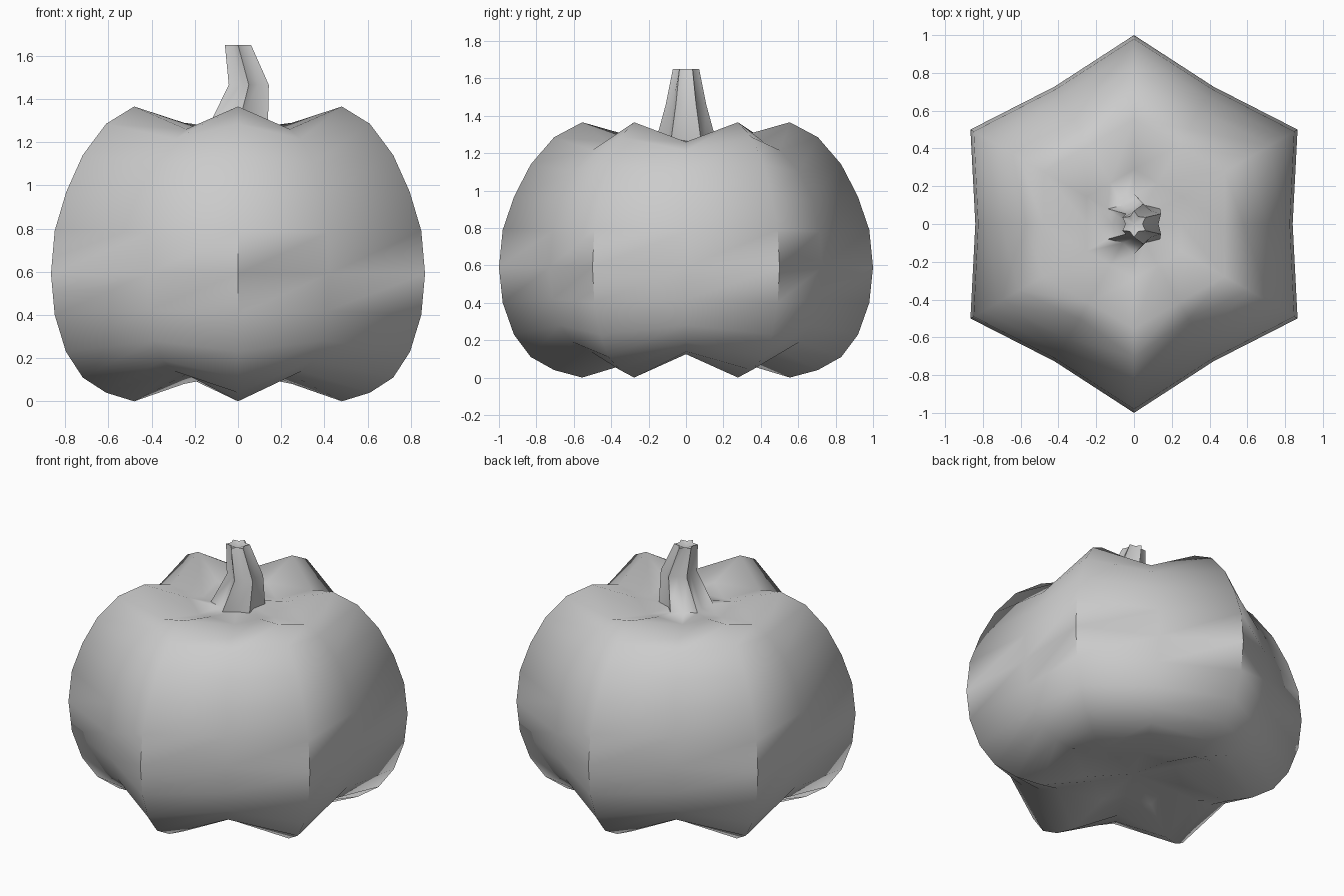
import bpy, math

if "Cube" in bpy.data.objects:
    bpy.data.objects.remove(bpy.data.objects["Cube"])

# Rings from underside to stem tip: ridge radius, ridge z, valley radius, valley z, x shift
RINGS = [
    (0.29, 0.08, 0.25, 0.13, 0), (0.555, 0.0, 0.48, 0.125, 0),
    (0.705, 0.04, 0.59, 0.14, 0), (0.83, 0.11, 0.70, 0.19, 0),
    (0.92, 0.23, 0.78, 0.28, 0), (0.98, 0.40, 0.825, 0.42, 0),
    (1.0, 0.59, 0.84, 0.59, 0), (0.98, 0.79, 0.825, 0.78, 0),
    (0.918, 0.97, 0.78, 0.95, 0), (0.83, 1.14, 0.70, 1.10, 0),
    (0.705, 1.285, 0.58, 1.215, 0), (0.555, 1.365, 0.48, 1.26, 0),
    (0.29, 1.29, 0.25, 1.245, 0),
    # stem
    (0.16, 1.27, 0.115, 1.265, 0), (0.107, 1.465, 0.08, 1.465, 0.05),
    (0.07, 1.65, 0.045, 1.65, 0),
]
N = 12  # six ridges alternating with six valleys

verts, faces = [], []
for rr, rz, vr, vz, dx in RINGS:
    for i in range(N):
        a = math.pi / 2 + i * math.tau / N
        r, z = (vr, vz) if i % 2 else (rr, rz)
        verts.append((dx + r * math.cos(a), r * math.sin(a), z))

# Lobe and stem walls
for k in range(len(RINGS) - 1):
    for i in range(N):
        j = (i + 1) % N
        faces.append((k * N + i, k * N + j, (k + 1) * N + j, (k + 1) * N + i))

# Underside and stem tip caps
bottom, top = len(verts), len(verts) + 1
verts += [(0, 0, 0.13), (0, 0, 1.63)]
last = (len(RINGS) - 1) * N
for i in range(N):
    j = (i + 1) % N
    faces += [(bottom, j, i), (top, last + i, last + j)]

mesh = bpy.data.meshes.new("pumpkin_with_stem")
mesh.from_pydata(verts, [], faces)
mesh.update()
pumpkin = bpy.data.objects.new("pumpkin_with_stem", mesh)
bpy.context.collection.objects.link(pumpkin)
bpy.context.view_layer.objects.active = pumpkin
pumpkin.select_set(True)
bpy.ops.object.shade_smooth_by_angle(angle=math.radians(65))
